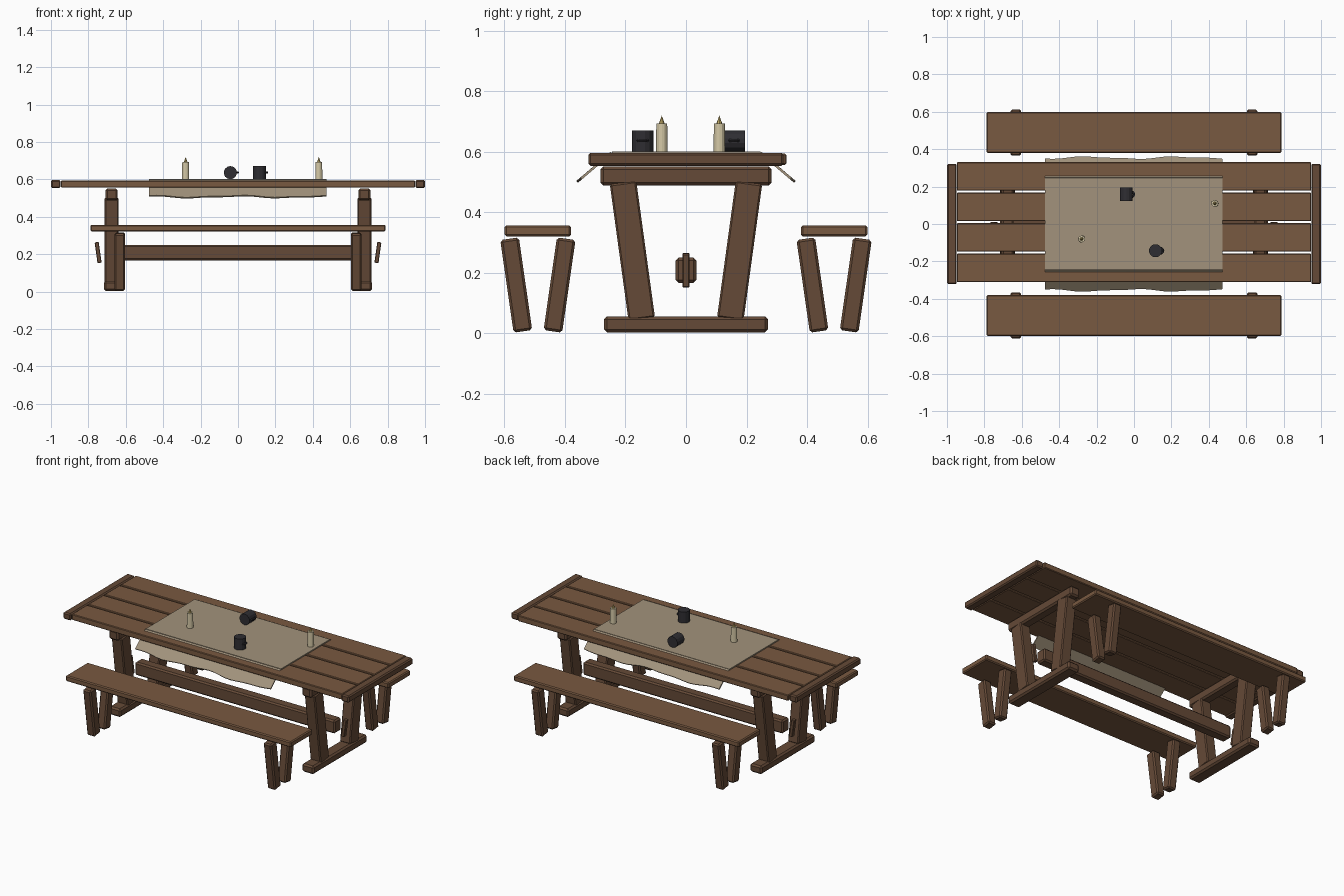
import bpy, bmesh, math
from mathutils import Matrix

if "Cube" in bpy.data.objects:
    bpy.data.objects.remove(bpy.data.objects["Cube"])


def mat(name, r, g, b):
    m = bpy.data.materials.new(name)
    m.diffuse_color = (r, g, b, 1)
    m.use_nodes = True
    m.node_tree.nodes["Principled BSDF"].inputs["Base Color"].default_value = m.diffuse_color
    return m


PLANK = mat("plank_wood", 0.19, 0.10, 0.052)
BEAM = mat("beam_wood", 0.13, 0.068, 0.038)
CLOTH = mat("linen", 0.36, 0.29, 0.20)
WAX = mat("wax", 0.66, 0.58, 0.38)
FLAME = mat("flame", 0.55, 0.42, 0.14)
IRON = mat("dark_metal", 0.028, 0.027, 0.032)


def finish(name, bm, material):
    me = bpy.data.meshes.new(name)
    bm.to_mesh(me)
    bm.free()
    ob = bpy.data.objects.new(name, me)
    bpy.context.collection.objects.link(ob)
    me.materials.append(material)
    return ob


def box(name, loc, size, material, bevel=0.007, rot=(0, 0, 0)):
    bm = bmesh.new()
    bmesh.ops.create_cube(bm, size=1, matrix=Matrix.Diagonal((*size, 1)))
    ob = finish(name, bm, material)
    ob.location, ob.rotation_euler = loc, rot
    if bevel:
        mod = ob.modifiers.new("chamfer", 'BEVEL')
        mod.width, mod.segments = bevel, 1
    return ob


def cone(name, loc, r1, r2, depth, sides, material, rot=(0, 0, 0)):
    bm = bmesh.new()
    bmesh.ops.create_cone(bm, cap_ends=True, segments=sides, radius1=r1, radius2=r2, depth=depth)
    ob = finish(name, bm, material)
    ob.location, ob.rotation_euler = loc, rot
    return ob


# Table top: four planks and two end boards
for i in range(4):
    box(f"table_plank_{i + 1}", (0, 0.01 + (i - 1.5) * 0.163, 0.575), (1.894, 0.153, 0.037), PLANK, 0.004)
for s in (-1, 1):
    box("end_board", (s * 0.974, 0, 0.575), (0.052, 0.644, 0.043), BEAM)

# Trestles: foot, top beam, two splayed legs, wedge
for s in (-1, 1):
    x = s * 0.676
    box("trestle_foot", (x, 0, 0.03), (0.082, 0.542, 0.052), BEAM, 0.01)
    box("trestle_top_beam", (x, 0, 0.52), (0.066, 0.566, 0.062), BEAM, 0.01)
    for t in (-1, 1):
        box("trestle_leg", (x, t * 0.177, 0.273), (0.073, 0.088, 0.455), BEAM, 0.006,
            (-t * math.radians(7.8), 0, 0))
    box("stretcher_wedge", (s * 0.748, 0, 0.209), (0.022, 0.024, 0.112), BEAM, 0.003,
        (0, s * math.radians(8) , 0))
box("stretcher", (0, 0, 0.209), (1.40, 0.068, 0.083), BEAM, 0.009)

# Benches
for t in (-1, 1):
    yc = t * 0.489
    box("bench_seat", (0, yc, 0.339), (1.577, 0.219, 0.036), PLANK, 0.006)
    for s in (-1, 1):
        for u in (-1, 1):
            box("bench_leg", (s * 0.632, yc + u * 0.0715, 0.16), (0.056, 0.062, 0.309), BEAM, 0.008,
                (-u * math.radians(8.2), 0, 0))

# Cloth runner and its two wavy hanging ends
box("cloth_runner", (-0.002, 0.001, 0.597), (0.948, 0.49, 0.008), CLOTH, 0)
for t in (-1, 1):
    bm = bmesh.new()
    prev = None
    for k in range(25):
        x = -0.476 + 0.948 * k / 24
        w = 0.006 * math.sin(13 * x + 1.6) + 0.003 * math.sin(27 * x)
        pair = (bm.verts.new((x, t * 0.246, 0.597)), bm.verts.new((x, t * (0.352 - w * 0.9), 0.507 + w * 0.75)))
        if prev:
            bm.faces.new((prev[0], prev[1], pair[1], pair[0]))
        prev = pair
    bmesh.ops.recalc_face_normals(bm, faces=bm.faces)
    flap = finish("cloth_hanging_end", bm, CLOTH)
    sol = flap.modifiers.new("thickness", 'SOLIDIFY')
    sol.thickness, sol.offset = 0.008, 0

# Candles
for x, y in ((-0.28, -0.08), (0.432, 0.11)):
    cone("candle", (x, y, 0.647), 0.019, 0.018, 0.094, 12, WAX)
    cone("candle_flame", (x, y, 0.706), 0.010, 0.0, 0.028, 8, FLAME)

# Mugs: one upright, one lying along y
for name, x, y, rot in (("upright_mug", 0.115, -0.143, 0), ("fallen_mug", -0.041, 0.159, math.pi / 2)):
    cone(name, (x, y, 0.636), 0.035, 0.035, 0.07, 14, IRON, (rot, 0, 0))
    bpy.ops.mesh.primitive_torus_add(major_segments=12, minor_segments=6, major_radius=0.015,
                                     minor_radius=0.006, location=(x + 0.026, y, 0.637))
    handle = bpy.context.object
    handle.name = name + "_handle"
    handle.data.materials.append(IRON)
